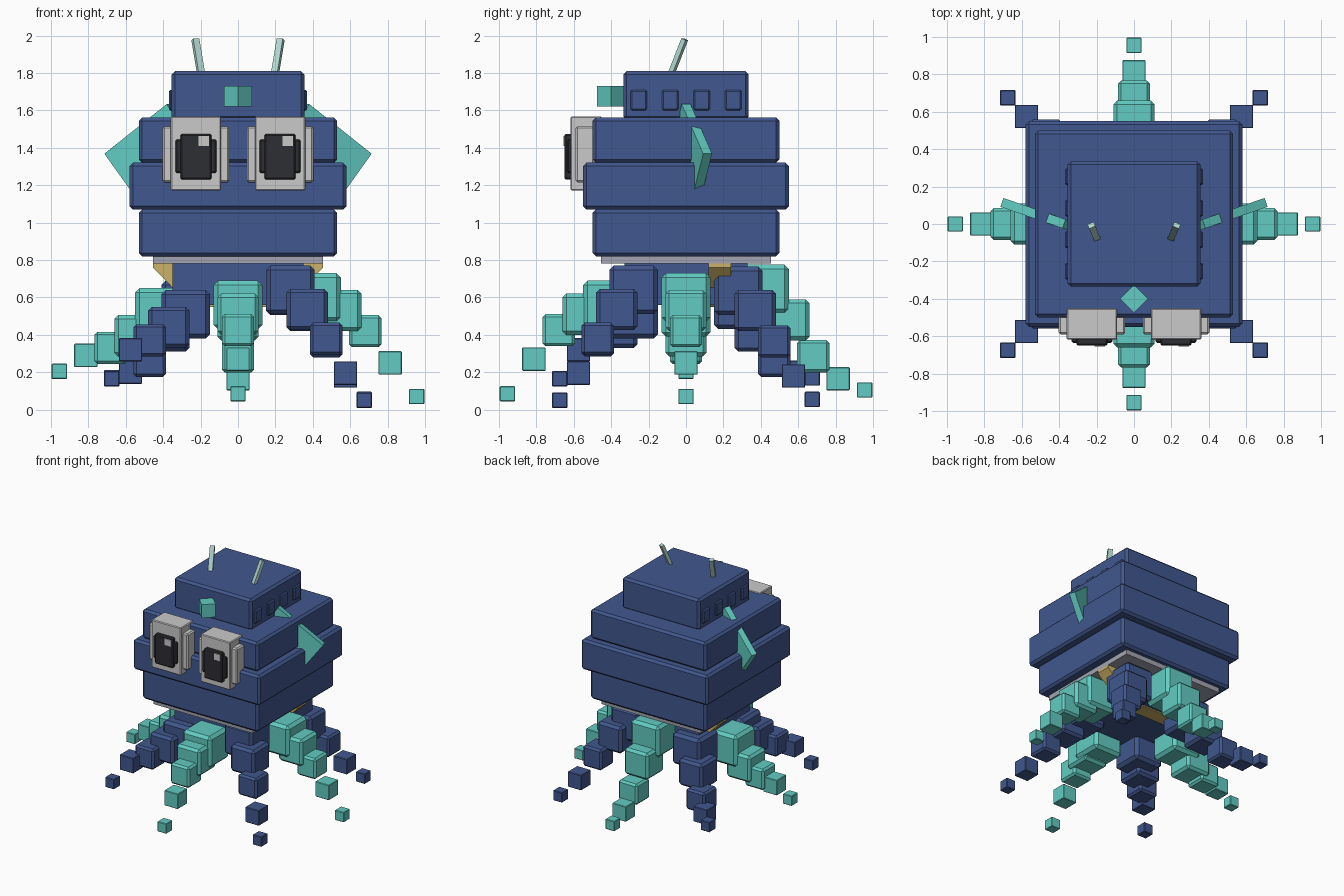
import bpy, bmesh
from math import radians
from mathutils import Vector

cube = bpy.data.objects.get("Cube")
if cube:
    bpy.data.objects.remove(cube, do_unlink=True)


def material(name, *rgb):
    linear = [((c / 255 + 0.055) / 1.055) ** 2.4 for c in rgb] + [1.0]
    mat = bpy.data.materials.new(name)
    mat.use_nodes = True
    mat.diffuse_color = linear
    mat.node_tree.nodes["Principled BSDF"].inputs["Base Color"].default_value = linear
    return mat


NAVY = material("navy", 65, 87, 142)
TEAL = material("teal", 98, 204, 194)
GREY = material("light grey", 202, 202, 202)
PLATE = material("plate grey", 163, 165, 178)
BLACK = material("soft black", 45, 46, 52)
GOLD = material("dull gold", 203, 178, 104)
PALE = material("pale teal", 178, 217, 209)


def add_mesh(name, bm, mat):
    mesh = bpy.data.meshes.new(name)
    bmesh.ops.recalc_face_normals(bm, faces=bm.faces)
    bm.to_mesh(mesh)
    bm.free()
    mesh.materials.append(mat)
    obj = bpy.data.objects.new(name, mesh)
    bpy.context.collection.objects.link(obj)
    return obj


def box(name, centre, size, mat, bevel=0.0, turn=(0, 0, 0)):
    bm = bmesh.new()
    bmesh.ops.create_cube(bm, size=1)
    bmesh.ops.scale(bm, vec=size, verts=bm.verts)
    if bevel:
        bmesh.ops.bevel(bm, geom=bm.edges[:], offset=bevel, segments=1,
                        affect='EDGES', profile=0.5)
    obj = add_mesh(name, bm, mat)
    obj.location = centre
    obj.rotation_euler = [radians(a) for a in turn]
    return obj


def span(name, x, y, z, mat, bevel=0.0):
    """Box given by its extents on each axis."""
    ranges = (x, y, z)
    return box(name, [(a + b) / 2 for a, b in ranges],
               [b - a for a, b in ranges], mat, bevel)


def slab(name, half_x, half_y, z, mat, bevel=0.0):
    return span(name, (-half_x, half_x), (-half_y, half_y), z, mat, bevel)


# Stacked body
slab("lower_body", 0.53, 0.50, (0.82, 1.07), NAVY, 0.018)
slab("middle_body", 0.58, 0.55, (1.07, 1.32), NAVY, 0.018)
slab("upper_body", 0.53, 0.50, (1.32, 1.562), NAVY, 0.018)
slab("head_cap", 0.355, 0.335, (1.55, 1.81), NAVY, 0.018)
slab("under_plate", 0.455, 0.455, (0.78, 0.82), PLATE)
slab("leg_hub", 0.35, 0.33, (0.56, 0.78), NAVY)

# Beak bar, tapering downward under the body
bm = bmesh.new()
outline = [(-0.455, 0.78), (0.455, 0.78), (0.455, 0.76), (0.25, 0.55), (-0.25, 0.55), (-0.455, 0.76)]
face = bm.faces.new([bm.verts.new((x, 0.12, z)) for x, z in outline])
side = bmesh.ops.extrude_face_region(bm, geom=[face])
bmesh.ops.translate(bm, vec=(0, 0.12, 0),
                    verts=[v for v in side["geom"] if isinstance(v, bmesh.types.BMVert)])
add_mesh("beak_bar", bm, GOLD)

# Brow block
box("brow_block", (0, -0.40, 1.675), (0.106, 0.106, 0.11), TEAL, turn=(0, 0, 45))

for s, label in ((1, "left"), (-1, "right")):
    # Side panels on the cap
    for i in range(4):
        box(f"{label}_panel_{i + 1}", (s * 0.355, -0.252 + i * 0.168, 1.655),
            (0.03, 0.088, 0.11), NAVY, 0.008)

    # Side fin
    box(f"{label}_fin", (s * 0.415, 0.015, 1.325), (0.44, 0.05, 0.44), TEAL,
        turn=(0, s * 37, s * 19))

    # Antenna
    low, high = Vector((s * 0.195, -0.085, 1.78)), Vector((s * 0.228, -0.007, 1.98))
    rod = box(f"{label}_antenna", (low + high) / 2, (0.036, 0.026, (high - low).length), PALE)
    rod.rotation_euler = (high - low).to_track_quat('Z', 'Y').to_euler()

    # Eye: crossed blocks with a crossed pupil and a glint
    ex = s * 0.225

    def eye_part(part, half, y, z, mat, bevel=0.0):
        span(f"{label}_eye_{part}", (ex - half, ex + half), y, z, mat, bevel)

    eye_part("tall_block", 0.135, (-0.618, -0.45), (1.172, 1.567), GREY, 0.006)
    eye_part("wide_block", 0.178, (-0.59, -0.49), (1.215, 1.515), GREY, 0.01)
    eye_part("tall_pupil", 0.083, (-0.65, -0.60), (1.23, 1.475), BLACK, 0.008)
    eye_part("wide_pupil", 0.11, (-0.635, -0.60), (1.265, 1.445), BLACK, 0.008)
    span(f"{label}_eye_glint", (ex + 0.013, ex + 0.07), (-0.656, -0.645), (1.41, 1.463), GREY)

# Legs: chains of shrinking blocks, each with its own curl
SIZES = (0.26, 0.22, 0.172, 0.125, 0.082)
STRAIGHT = (0.42, 0.55, 0.68, 0.813, 0.955)
DIAGONAL = (0.28, 0.37, 0.472, 0.575, 0.675)


def leg(name, dx, dy, heights, mat):
    reach = DIAGONAL if dx and dy else STRAIGHT
    for i, (r, z, size) in enumerate(zip(reach, heights, SIZES)):
        box(f"{name}_leg_{i + 1}", (dx * r, dy * r, z), (size, size, size), mat,
            size * 0.09 if i < 3 else 0.004)


leg("left", 1, 0, (0.60, 0.53, 0.42, 0.25, 0.07), TEAL)
leg("right", -1, 0, (0.52, 0.395, 0.33, 0.29, 0.205), TEAL)
leg("front", 0, -1, (0.56, 0.51, 0.425, 0.27, 0.085), TEAL)
leg("back", 0, 1, (0.645, 0.48, 0.285, 0.165, 0.105), TEAL)
leg("front_left", 1, -1, (0.64, 0.535, 0.38, 0.195, 0.05), NAVY)
leg("front_right", -1, -1, (0.51, 0.44, 0.37, 0.32, 0.165), NAVY)
leg("back_left", 1, 1, (0.635, 0.53, 0.365, 0.18, 0.055), NAVY)
leg("back_right", -1, 1, (0.56, 0.42, 0.26, 0.2, 0.17), NAVY)
